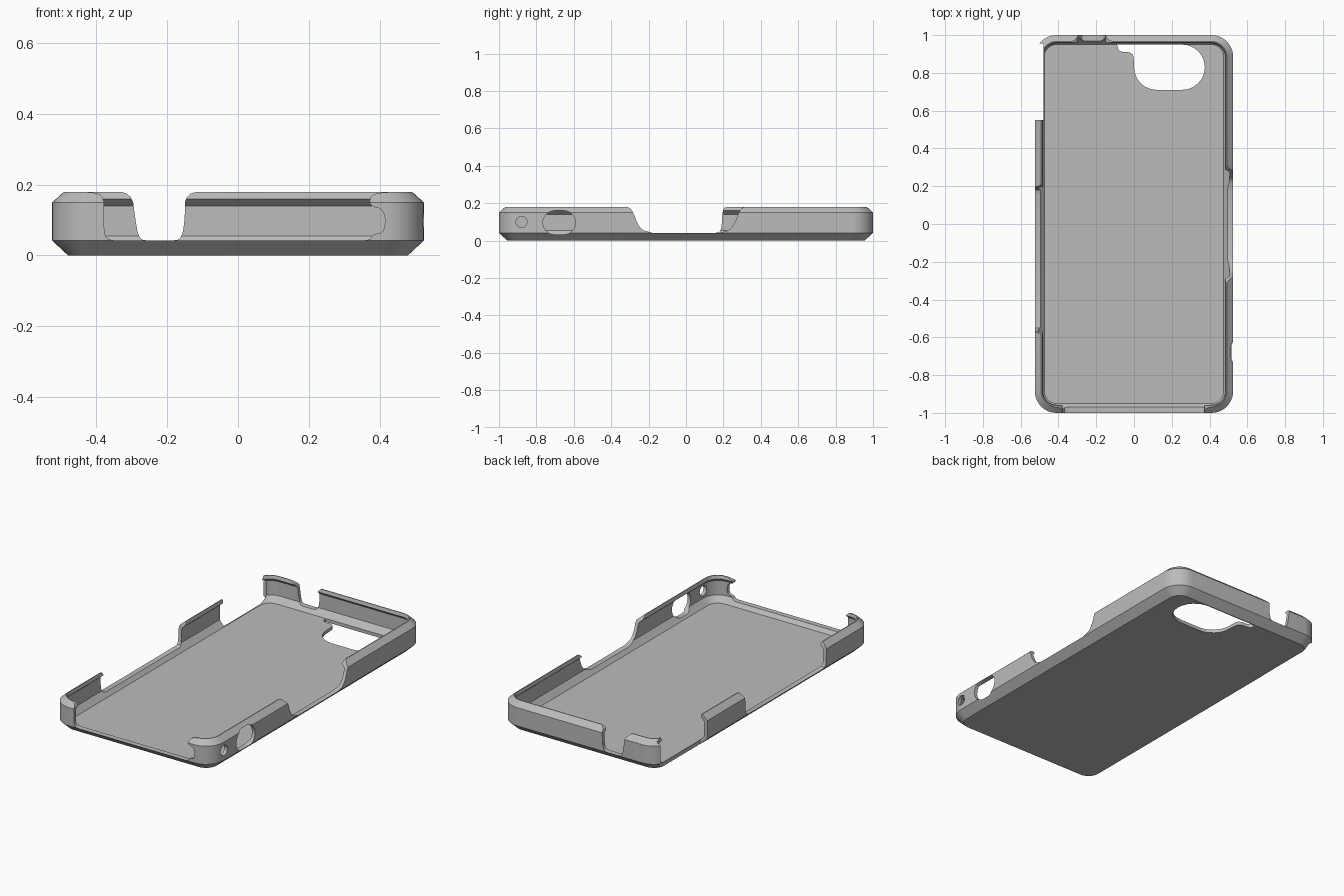
import bpy, bmesh, math

cube = bpy.data.objects.get("Cube")
if cube:
    bpy.data.objects.remove(cube)

HALF_X, HALF_Y, RADIUS = 0.525, 1.0, 0.115
RIM = 0.042      # height of the low edge inside the cut-outs
ABOVE = 0.3      # well clear of the lip


def make_object(name, bm):
    bmesh.ops.recalc_face_normals(bm, faces=bm.faces)
    mesh = bpy.data.meshes.new(name)
    bm.to_mesh(mesh)
    bm.free()
    ob = bpy.data.objects.new(name, mesh)
    bpy.context.collection.objects.link(ob)
    return ob


def rounded_ring(inset, z, steps=10):
    """Points of a rounded rectangle, inset from the outer outline."""
    r = RADIUS - inset
    cx, cy = HALF_X - RADIUS, HALF_Y - RADIUS
    pts = []
    for i, (sx, sy) in enumerate([(1, 1), (-1, 1), (-1, -1), (1, -1)]):
        for k in range(steps + 1):
            a = math.pi / 2 * (i + k / steps)
            pts.append((sx * cx + r * math.cos(a), sy * cy + r * math.sin(a), z))
    return pts


def soften(pts, rounds=2):
    """Round the corners of an open outline, keeping its ends."""
    for _ in range(rounds):
        new = [pts[0]]
        for (a, b), (c, d) in zip(pts, pts[1:]):
            new += [(a * .75 + c * .25, b * .75 + d * .25),
                    (a * .25 + c * .75, b * .25 + d * .75)]
        pts = new + [pts[-1]]
    return pts


def stadium(u0, u1, v0, v1, steps=12):
    r = min(u1 - u0, v1 - v0) / 2
    cv = (v0 + v1) / 2
    pts = []
    for cu, start in ((u1 - r, -math.pi / 2), (u0 + r, math.pi / 2)):
        for k in range(steps + 1):
            a = start + math.pi * k / steps
            pts.append((cu + r * math.cos(a), cv + r * math.sin(a)))
    return pts


def cut(target, outline, axis, lo, hi):
    """Cut an outline, extruded along one axis, out of the target."""
    place = {"x": lambda u, v, w: (w, u, v),
             "y": lambda u, v, w: (u, w, v),
             "z": lambda u, v, w: (u, v, w)}[axis]
    bm = bmesh.new()
    ends = [[bm.verts.new(place(u, v, w)) for u, v in outline] for w in (lo, hi)]
    n = len(outline)
    bm.faces.new(ends[0])
    bm.faces.new(ends[1])
    for i in range(n):
        j = (i + 1) % n
        bm.faces.new((ends[0][i], ends[0][j], ends[1][j], ends[1][i]))
    cutter = make_object("cutter", bm)
    cutter.hide_render = True
    mod = target.modifiers.new("cut", "BOOLEAN")
    mod.operation = "DIFFERENCE"
    mod.solver = "EXACT"
    mod.object = cutter
    bpy.context.view_layer.objects.active = target
    bpy.ops.object.modifier_apply(modifier=mod.name)
    bpy.data.objects.remove(cutter)


# Shell: cross-section as (inset, height), from the underside over the lip to the floor
section = [(.045, 0), (0, RIM), (0, .15), (.033, .18), (.038, .18),
           (.043, .16), (.02, .14), (.02, .055), (.05, .02)]
bm = bmesh.new()
rings = [[bm.verts.new(p) for p in rounded_ring(i, z)] for i, z in section]
for a, b in zip(rings, rings[1:]):
    for i in range(len(a)):
        j = (i + 1) % len(a)
        bm.faces.new((a[i], a[j], b[j], b[i]))
bm.faces.new(rings[0])
bm.faces.new(rings[-1])
case = make_object("phone_case", bm)

# Front opening, with a curled right-hand end
left_end = soften([(-.44, .18), (-.38, .175), (-.378, .12), (-.378, .05), (-.35, RIM)])
right_end = soften([(.35, RIM), (.375, .045), (.38, .06), (.415, .065), (.415, .13),
                    (.37, .14), (.375, .175), (.44, .18)])
cut(case, [(-.44, ABOVE)] + left_end + right_end + [(.44, ABOVE)], "y", -1.1, -.93)

# Back notch
notch = soften([(-.38, .18), (-.3, .18), (-.29, .1), (-.28, .045), (-.25, RIM)])
notch += soften([(-.19, RIM), (-.16, .045), (-.15, .1), (-.15, .18), (-.06, .18)])
cut(case, [(-.38, ABOVE)] + notch + [(-.06, ABOVE)], "y", .92, 1.1)

# Left side: wide sloping opening
slope = soften([(-.35, .18), (-.29, .18), (-.25, .06), (-.18, RIM)])
slope += [(-y, z) for y, z in reversed(slope)]
cut(case, [(-.35, ABOVE)] + slope + [(.35, ABOVE)], "x", .45, .6)

# Right side: long opening with nearly upright ends
gap = soften([(-.6, .18), (-.57, .175), (-.565, .05), (-.53, RIM)])
gap += soften([(.16, RIM), (.19, .05), (.195, .175), (.225, .18)])
cut(case, [(-.6, ABOVE)] + gap + [(.225, ABOVE)], "x", -.6, -.45)

# Right side: open edge near the back corner
cut(case, [(-.6, .55), (-.478, .55), (-.478, .955), (-.6, .955)], "z", -.1, ABOVE)

# Left side: oval port and round port
cut(case, stadium(-.765, -.59, .033, .16), "x", .48, .6)
cut(case, stadium(-.91, -.85, .07, .13), "x", .48, .6)

# Camera window with a small side lobe
window = [p for p in stadium(0, .375, .71, .95) if p[0] > .1 or p[1] < .84]
lobe = soften([(0, .85), (-.005, .91), (-.08, .91), (-.09, .95)])
lower = [p for p in window if p[1] < .84 and p[0] < .12]
rest = [p for p in window if p not in lower]
rest = [p for p in rest if p[0] > .2]
lower.sort(key=lambda p: p[1])
rest.sort(key=lambda p: math.atan2(p[1] - .83, p[0] - .255))
cut(case, rest + lobe[::-1] + lower[::-1], "z", -.1, .1)

# Plain grey plastic
grey = bpy.data.materials.new("grey_plastic")
grey.use_nodes = True
colour = (.5, .5, .5, 1)
grey.diffuse_color = colour
grey.node_tree.nodes["Principled BSDF"].inputs["Base Color"].default_value = colour
case.data.materials.clear()
case.data.materials.append(grey)

bpy.ops.object.select_all(action="DESELECT")
case.select_set(True)
bpy.context.view_layer.objects.active = case
bpy.ops.object.shade_smooth_by_angle(angle=math.radians(25))
